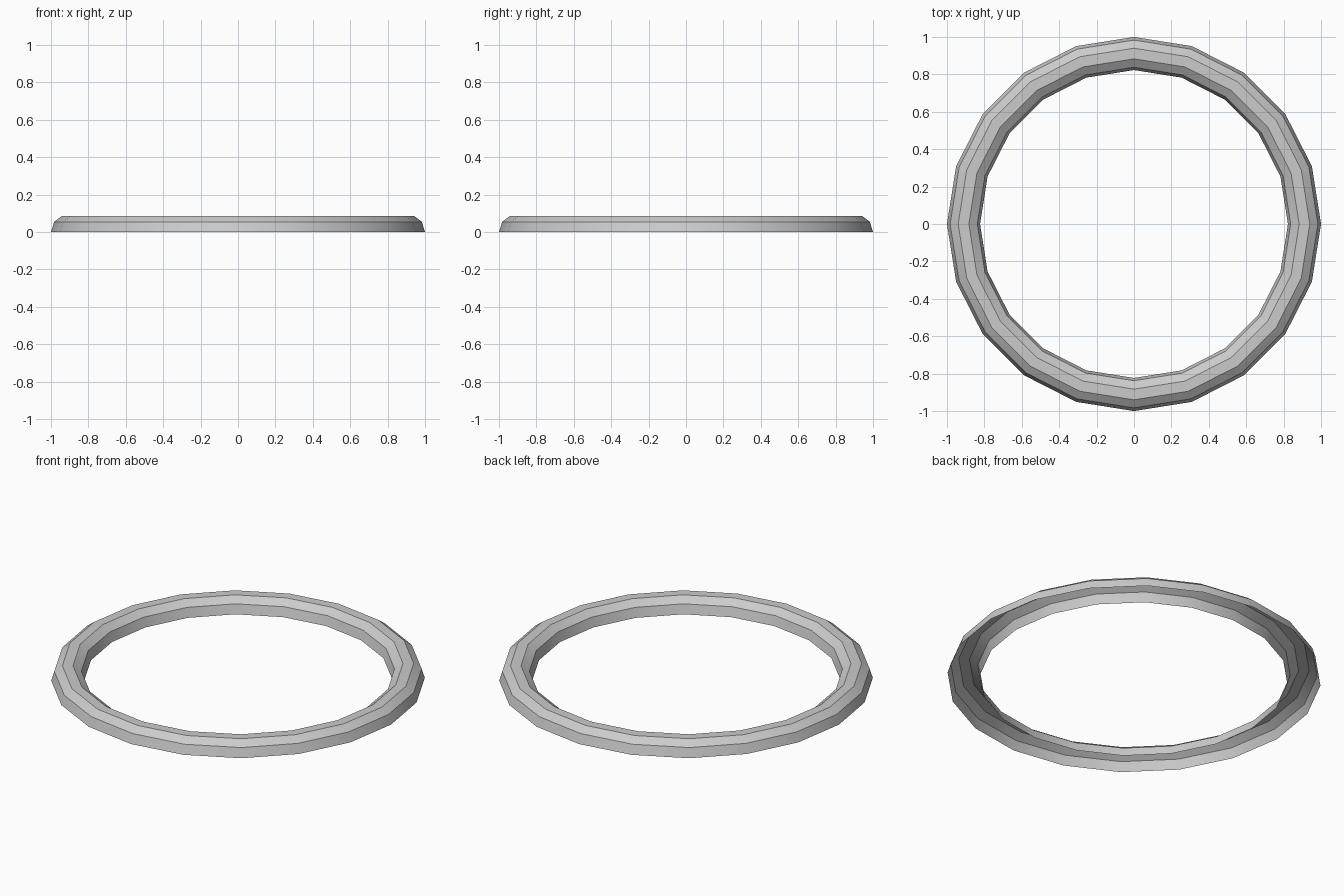
import bpy, bmesh, math

if "Cube" in bpy.data.objects:
    bpy.data.objects.remove(bpy.data.objects["Cube"])

SIDES = 20
# Cross-section (radius, height) of the hollow rim, open underneath
PROFILE = [(1.0, 0.0), (0.983, 0.055), (0.94, 0.087),
           (0.883, 0.087), (0.838, 0.055), (0.823, 0.0)]

# Ring: profile swept around z
bm = bmesh.new()
loops = []
for r, z in PROFILE:
    loops.append([bm.verts.new((r * math.cos(2 * math.pi * i / SIDES),
                                r * math.sin(2 * math.pi * i / SIDES), z))
                  for i in range(SIDES)])
for a, b in zip(loops, loops[1:]):
    for i in range(SIDES):
        j = (i + 1) % SIDES
        bm.faces.new((a[i], a[j], b[j], b[i]))

mesh = bpy.data.meshes.new("ring")
bm.to_mesh(mesh)
bm.free()
ring = bpy.data.objects.new("ring", mesh)
bpy.context.collection.objects.link(ring)

# Smooth around the ring, crisp between the profile bands
bpy.context.view_layer.objects.active = ring
ring.select_set(True)
bpy.ops.object.shade_smooth_by_angle(angle=math.radians(30))
